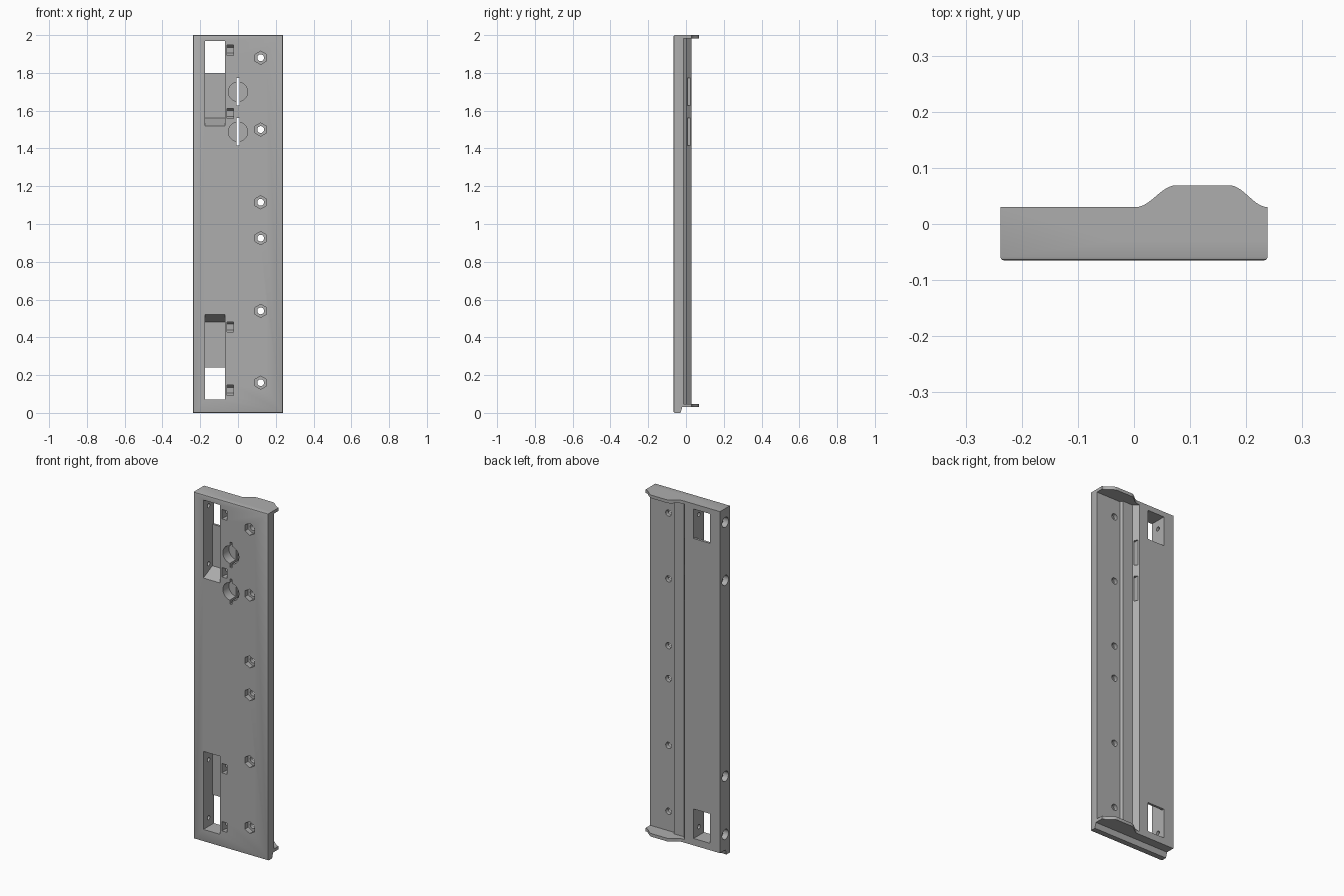
import bpy, bmesh, math
from mathutils import Matrix, Vector

cube = bpy.data.objects.get("Cube")
if cube:
    bpy.data.objects.remove(cube, do_unlink=True)

grey = bpy.data.materials.new("plain grey")
grey.use_nodes = True
colour = (0.42, 0.42, 0.42, 1)
grey.diffuse_color = colour
grey.node_tree.nodes["Principled BSDF"].inputs["Base Color"].default_value = colour


def to_object(bm, name):
    bmesh.ops.recalc_face_normals(bm, faces=bm.faces)
    mesh = bpy.data.meshes.new(name)
    bm.to_mesh(mesh)
    bm.free()
    mesh.materials.append(grey)
    obj = bpy.data.objects.new(name, mesh)
    bpy.context.collection.objects.link(obj)
    return obj


def prism(name, outline, axis, start, end, bevel_front=0):
    """Extrude a 2D outline along x (outline is y,z) or z (outline is x,y)."""
    bm = bmesh.new()
    place = (lambda a, b: (start, a, b)) if axis == "x" else (lambda a, b: (a, b, start))
    face = bm.faces.new([bm.verts.new(place(*p)) for p in outline])
    moved = bmesh.ops.extrude_face_region(bm, geom=[face])["geom"]
    step = Vector((end - start, 0, 0)) if axis == "x" else Vector((0, 0, end - start))
    bmesh.ops.translate(bm, vec=step, verts=[v for v in moved if isinstance(v, bmesh.types.BMVert)])
    if bevel_front:
        low = min(v.co.y for v in bm.verts)
        edges = [e for e in bm.edges if all(v.co.y < low + 1e-5 for v in e.verts)]
        bmesh.ops.bevel(bm, geom=edges, offset=bevel_front, segments=2, profile=0.5, affect="EDGES")
    return to_object(bm, name)


def box(x0, x1, y0, y1, z0, z1):
    return prism("box_cutter", [(x0, y0), (x1, y0), (x1, y1), (x0, y1)], "z", z0, z1)


def rod(axis, radius, start, end, a, b, sides=32, turn=0):
    """Cylinder along x at (y,z)=(a,b), or along y at (x,z)=(a,b)."""
    bm = bmesh.new()
    mid = (start + end) / 2
    if axis == "x":
        frame = Matrix.Translation((mid, a, b)) @ Matrix.Rotation(math.pi / 2, 4, "Y")
    else:
        frame = Matrix.Translation((a, mid, b)) @ Matrix.Rotation(math.pi / 2, 4, "X")
    bmesh.ops.create_cone(bm, cap_ends=True, segments=sides, radius1=radius, radius2=radius,
                          depth=end - start, matrix=frame @ Matrix.Rotation(turn, 4, "Z"))
    return to_object(bm, "rod_cutter")


def boolean(target, other, mode="DIFFERENCE"):
    mod = target.modifiers.new("cut", "BOOLEAN")
    mod.operation, mod.solver, mod.object = mode, "EXACT", other
    bpy.context.view_layer.update()
    graph = bpy.context.evaluated_depsgraph_get()
    mesh = bpy.data.meshes.new_from_object(target.evaluated_get(graph))
    target.modifiers.clear()
    target.data = mesh
    bpy.data.objects.remove(other, do_unlink=True)


# Mounting plate: thick on one side, stepped down to a channel on the other
half, front, rear, channel = 0.238, -0.065, 0.03, -0.012
plate = prism("mounting_plate", [
    (-half, front), (half, front), (half, channel), (0.085, channel),
    (0.075, 0.003), (0.012, 0.003), (-0.013, rear), (-half, rear)], "z", 0, 2, 0.006)

# Undercut behind the bottom lip
boolean(plate, prism("lip_cutter", [(-0.035, -0.02), (-0.02, 0.03), (0.2, 0.03), (0.2, -0.02)],
                     "x", -0.3, 0.3))


# End flanges with a rounded hump
def ease(x0, y0, x1, y1, steps=10):
    return [(x0 + (x1 - x0) * i / steps,
             y0 + (y1 - y0) * (1 - math.cos(math.pi * i / steps)) / 2) for i in range(steps + 1)]


hump = [(-0.03, -0.03), (half, -0.03)] + ease(half, rear, 0.17, 0.069) + ease(0.075, 0.069, 0.003, rear) + [(-0.03, rear)]
for z0, z1 in ((1.982, 2.0), (0.03, 0.048)):
    boolean(plate, prism("end_flange", hump, "z", z0, z1), "UNION")

# Long pockets, mirrored about the middle: ramped floor and an open window
middle = 1.02
for side in (1, -1):
    outline = [(-0.1, 0.5), (front, 0.5), (0.016, 0.54), (0.016, 0.78), (0.1, 0.78),
               (0.1, 0.95), (-0.1, 0.95)]
    boolean(plate, prism("pocket_cutter", [(y, middle + side * z) for y, z in outline],
                         "x", -0.175, -0.07))

# Side screw holes with counterbores and captive nut slots
for offset in (0.9, 0.565):
    for z in (middle + offset, middle - offset):
        boolean(plate, rod("x", 0.012, -0.3, -0.04, -0.018, z))
        boolean(plate, rod("x", 0.029, -0.3, -0.205, -0.018, z))
        boolean(plate, box(-0.057, -0.025, -0.1, -0.018, z - 0.027, z + 0.027))
        boolean(plate, rod("x", 0.031, -0.057, -0.025, -0.018, z, 6, math.pi / 6))

# Hexagonal nut recesses with through holes
for offset in (0.095, 0.48, 0.86):
    for z in (middle + offset, middle - offset):
        boolean(plate, rod("y", 0.035, -0.1, -0.035, 0.12, z, 6))
        boolean(plate, rod("y", 0.018, -0.1, 0.1, 0.12, z))

# Round sockets with thin slots
for z in (1.7, 1.488):
    boolean(plate, rod("y", 0.051, -0.1, -0.01, 0, z, 48))
    boolean(plate, box(-0.007, 0.007, -0.1, 0.1, z - 0.073, z + 0.073))

# Smooth the curved walls, keep the edges sharp
bpy.ops.object.select_all(action="DESELECT")
plate.select_set(True)
bpy.context.view_layer.objects.active = plate
bpy.ops.object.shade_smooth_by_angle(angle=math.radians(30))
